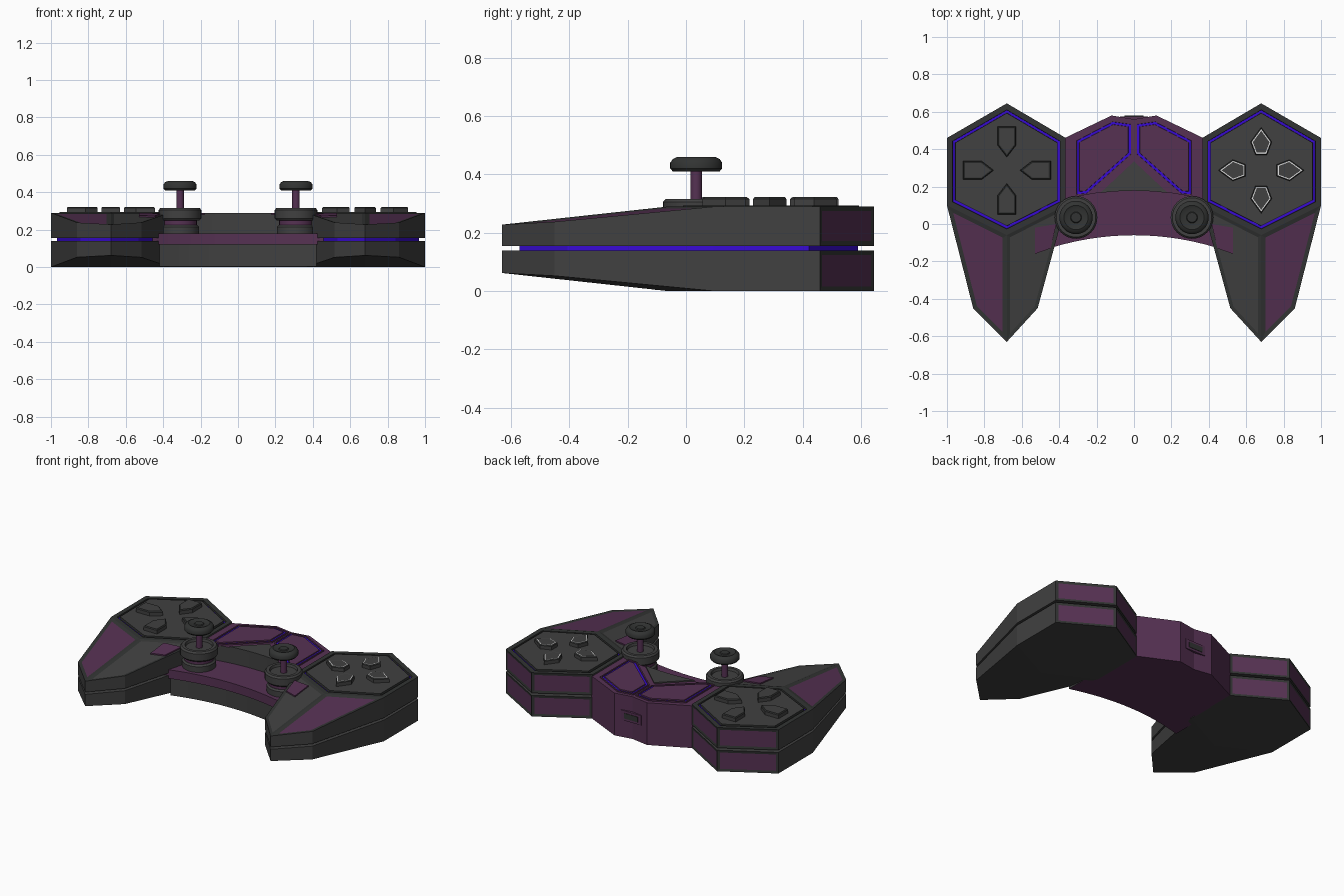
import bpy, bmesh, math
from mathutils import Matrix

cube = bpy.data.objects.get("Cube")
if cube:
    bpy.data.objects.remove(cube, do_unlink=True)

# Flat colours
PALETTE = {
    "charcoal": (0.052, 0.052, 0.052),
    "dark_trim": (0.032, 0.034, 0.033),
    "plum": (0.092, 0.031, 0.086),
    "blue_glow": (0.04, 0.003, 0.66),
    "white_line": (0.8, 0.8, 0.8),
}
INDEX = {n: i for i, n in enumerate(PALETTE)}
MATS = []
for name, rgb in PALETTE.items():
    m = bpy.data.materials.new(name)
    m.use_nodes = True
    m.diffuse_color = (*rgb, 1)
    m.node_tree.nodes["Principled BSDF"].inputs["Base Color"].default_value = (*rgb, 1)
    MATS.append(m)


def paint(faces, colour):
    for f in faces:
        f.material_index = INDEX[colour]


def finish(name, bm, mirror=False, smooth=False):
    me = bpy.data.meshes.new(name)
    bm.to_mesh(me)
    bm.free()
    for m in MATS:
        me.materials.append(m)
    ob = bpy.data.objects.new(name, me)
    bpy.context.collection.objects.link(ob)
    if mirror:
        mod = ob.modifiers.new("Mirror", "MIRROR")
        mod.use_mirror_merge = False
    if smooth:
        bpy.ops.object.select_all(action="DESELECT")
        ob.select_set(True)
        bpy.context.view_layer.objects.active = ob
        bpy.ops.object.shade_smooth_by_angle(angle=math.radians(35))
    return ob


def inset(bm, face, width, depth, rim):
    """Inset one face, colour the new rim and keep the face itself."""
    r = bmesh.ops.inset_individual(bm, faces=[face], thickness=width, depth=depth,
                                   use_even_offset=True)
    paint([f for f in r["faces"] if f != face], rim)


def groove(bm, face, margin, rim, drop, rise):
    """Cut a glowing channel around a face."""
    inset(bm, face, margin, 0, rim)
    inset(bm, face, 0.001, -drop, rim)
    inset(bm, face, 0.013, 0, "blue_glow")
    inset(bm, face, 0.001, rise, rim)


def prism(pts, z0, z1, colour):
    """Extruded outline; returns the mesh and its top face."""
    bm = bmesh.new()
    low = [bm.verts.new((x, y, z0)) for x, y in pts]
    high = [bm.verts.new((x, y, z1)) for x, y in pts]
    bm.faces.new(low)
    top = bm.faces.new(high)
    n = len(pts)
    for i in range(n):
        j = (i + 1) % n
        bm.faces.new((low[i], low[j], high[j], high[i]))
    bmesh.ops.recalc_face_normals(bm, faces=bm.faces)
    paint(bm.faces, colour)
    return bm, top


def lathe(name, profile, colour, x, y, segs=32):
    bm = bmesh.new()
    vs = [bm.verts.new((r, 0, z)) for r, z in profile]
    es = [bm.edges.new(p) for p in zip(vs, vs[1:])]
    bmesh.ops.spin(bm, geom=vs + es, axis=(0, 0, 1), cent=(0, 0, 0),
                   angle=math.tau, steps=segs, use_merge=True)
    bmesh.ops.remove_doubles(bm, verts=bm.verts, dist=0.0001)
    bmesh.ops.recalc_face_normals(bm, faces=bm.faces)
    paint(bm.faces, colour)
    bm.transform(Matrix.Translation((x, y, 0)))
    return finish(name, bm, mirror=True, smooth=True)


# Grip shells: hexagonal pod plus a sloping pointed handle
HEX = [(0.68, 0.645), (1, 0.46), (1, 0.10), (0.68, -0.06), (0.365, 0.10), (0.365, 0.46)]
TAIL = [(0.86, -0.45), (0.68, -0.63), (0.515, -0.45)]


def slope(x, y):
    return 0.109 * (y + 0.06) - 0.055 * abs(x - 0.68)


def grip_shell(name, z_split, z_flat, upper):
    bm = bmesh.new()
    side = 1 if upper else -1
    h = [bm.verts.new((x, y, z_flat)) for x, y in HEX]
    t = [bm.verts.new((x, y, z_flat + side * slope(x, y))) for x, y in TAIL]
    cap = bm.faces.new(h)
    outer = bm.faces.new((h[2], t[0], t[1], h[3]))
    inner = bm.faces.new((h[3], t[1], t[2], h[4]))
    loop = h[:3] + t + h[4:]
    base = [bm.verts.new((v.co.x, v.co.y, z_split)) for v in loop]
    walls = []
    for i in range(len(loop)):
        j = (i + 1) % len(loop)
        walls.append(bm.faces.new((loop[i], loop[j], base[j], base[i])))
    bm.faces.new(base)
    bmesh.ops.recalc_face_normals(bm, faces=bm.faces)
    paint(bm.faces, "charcoal")
    for f in walls:
        if f.normal.y > 0.5:
            inset(bm, f, 0.016, -0.003, "dark_trim")
            paint([f], "plum")
    if upper:
        groove(bm, cap, 0.03, "dark_trim", 0.012, 0.015)
        inset(bm, outer, 0.022, -0.004, "dark_trim")
        paint([outer], "plum")
        inset(bm, inner, 0.018, -0.004, "dark_trim")
    return finish(name, bm, mirror=True)


grip_shell("upper_grip_shells", 0.155, 0.29, True)
grip_shell("lower_grip_shells", 0.14, 0.0, False)

# Glowing seam between the shells
outline = HEX[:3] + TAIL + HEX[4:]
seam = [(0.68 + (x - 0.68) * 0.9, 0.03 + (y - 0.03) * 0.91) for x, y in outline]
bm, _ = prism(seam, 0.13, 0.165, "blue_glow")
finish("seam_glow", bm, mirror=True)


# Centre bridge with a curved front
def arc(half, y_mid, drop, n=16):
    return [(half * (1 - 2 * i / n), y_mid - drop * (1 - 2 * i / n) ** 2) for i in range(n + 1)]


back = [(-0.37, 0.46), (-0.12, 0.58), (0, 0.56), (0.12, 0.58), (0.37, 0.46)]
bm, _ = prism(back + arc(0.37, 0.18, 0.05), 0, 0.28, "plum")
paint([f for f in bm.faces if f.normal.y < -0.5], "charcoal")
finish("centre_bridge", bm)

bm, _ = prism([(-0.42, 0.2), (0.42, 0.2)] + arc(0.42, -0.045, 0.062), 0.004, 0.13, "charcoal")
paint([f for f in bm.faces if f.normal.z < -0.9], "plum")
finish("lower_deck", bm)

bm, top = prism([(-0.5, 0.2), (0.5, 0.2)] + arc(0.5, -0.06, 0.085), 0.12, 0.178, "plum")
finish("front_ledge", bm)

bm, _ = prism([(0, 0.335)] + arc(0.18, 0.178, 0.012, 6), 0.27, 0.288, "charcoal")
finish("centre_wedge", bm)

# Touch panels with glowing borders
panel = [(0.008, 0.54), (0.115, 0.555), (0.315, 0.45), (0.315, 0.15), (0.25, 0.155), (0.008, 0.37)]
bm, top = prism(panel, 0.27, 0.288, "plum")
groove(bm, top, 0.008, "plum", 0.006, 0.007)
finish("touch_panels", bm, mirror=True)

# Purple inlays where the ledge meets the handles
bm, _ = prism([(0.415, 0.0), (0.53, -0.02), (0.53, -0.16), (0.445, -0.13)], 0.284, 0.294, "plum")
for v in bm.verts:
    v.co.z += slope(v.co.x, v.co.y)
finish("handle_inlays", bm, mirror=True)

# Rear port
for name, hw, z0, z1, y, colour in (("port_frame", 0.075, 0.115, 0.18, 0.576, "plum"),
                                    ("port_slot", 0.05, 0.13, 0.165, 0.579, "dark_trim")):
    bm, _ = prism([(-hw, 0.5), (hw, 0.5), (hw, y), (-hw, y)], z0, z1, colour)
    finish(name, bm)

# Thumb sticks
SX, SY = 0.31, 0.035
lathe("stick_sockets", [(0, 0.17), (0.102, 0.17), (0.102, 0.215), (0.092, 0.225), (0, 0.225)],
      "charcoal", SX, SY)
lathe("stick_necks", [(0, 0.22), (0.09, 0.22), (0.09, 0.26), (0, 0.26)], "plum", SX, SY)
lathe("stick_collars", [(0, 0.25), (0.105, 0.25), (0.114, 0.26), (0.114, 0.305), (0.105, 0.316),
                        (0.085, 0.316), (0.08, 0.3), (0, 0.3)], "charcoal", SX, SY)
lathe("stick_stems", [(0, 0.29), (0.02, 0.29), (0.02, 0.42), (0, 0.42)], "plum", SX, SY)
lathe("stick_caps", [(0, 0.41), (0.08, 0.41), (0.089, 0.42), (0.089, 0.44), (0.08, 0.453),
                     (0.065, 0.46), (0.055, 0.455), (0.03, 0.453), (0.026, 0.458), (0, 0.458)],
      "dark_trim", SX, SY)

# Buttons: outlines point along +y and are turned around each pod centre
ARROW = [(0, 0.07), (0.05, 0.135), (0.05, 0.235), (-0.05, 0.235), (-0.05, 0.135)]
KITE = [(0, 0.23), (0.057, 0.152), (0.031, 0.083), (-0.031, 0.083), (-0.057, 0.152)]
NAMES = ("back", "right", "front", "left")
for prefix, shape, cx, line in (("direction", ARROW, -0.68, "dark_trim"),
                                ("action", KITE, 0.68, "white_line")):
    for k, direction in enumerate(NAMES):
        bm, top = prism(shape, 0.285, 0.316, "charcoal")
        inset(bm, top, 0.005, 0.006, "dark_trim")
        inset(bm, top, 0.006, 0, line)
        bm.transform(Matrix.Translation((cx, 0.287, 0)) @ Matrix.Rotation(k * math.pi / 2, 4, "Z"))
        finish(f"{prefix}_button_{direction}", bm)
